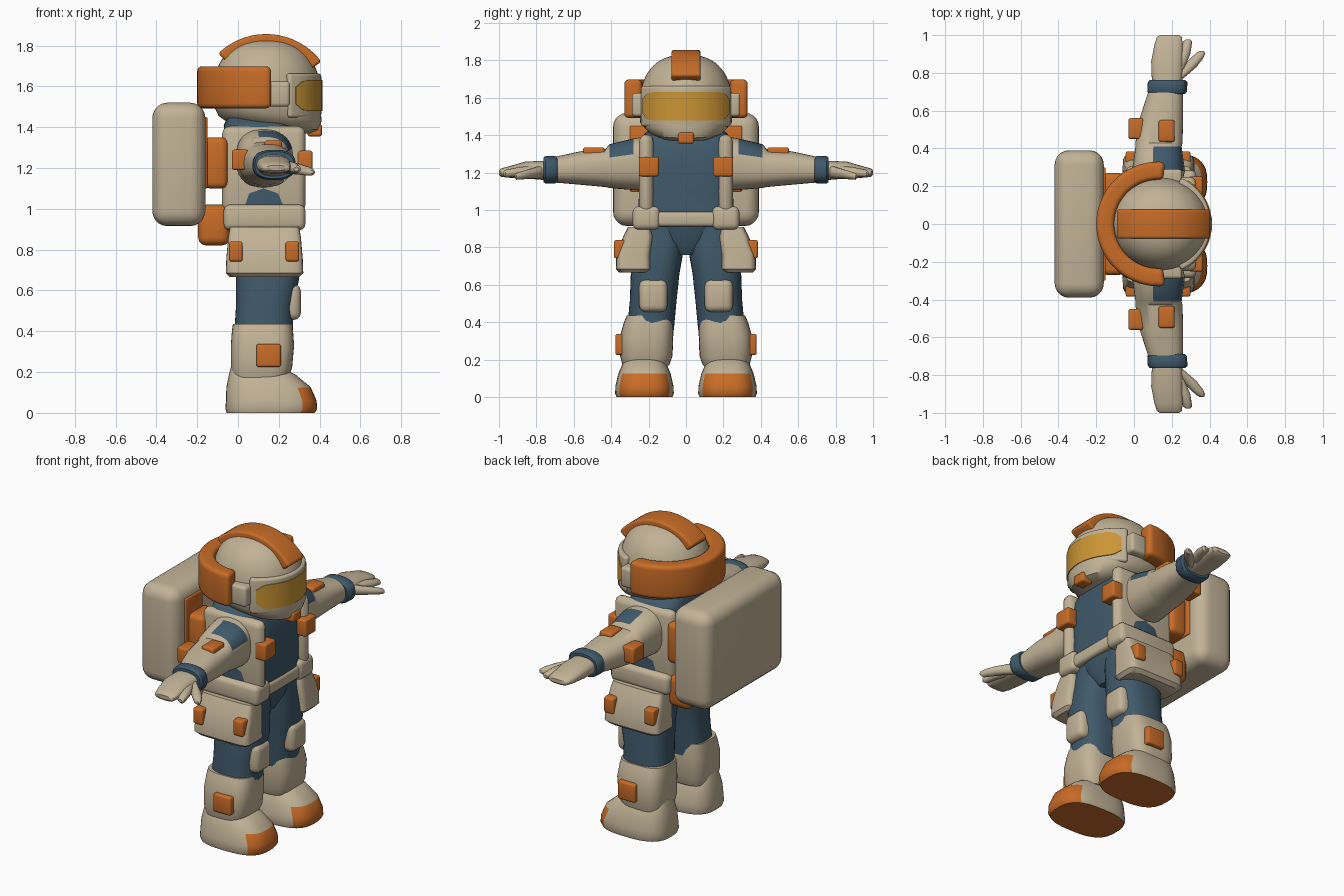
import bpy, bmesh
from math import sin, cos, radians, pi, copysign
from mathutils import Vector

cube = bpy.data.objects.get("Cube")
if cube:
    bpy.data.objects.remove(cube, do_unlink=True)


def material(name, rgb):
    mat = bpy.data.materials.new(name)
    mat.use_nodes = True
    mat.diffuse_color = (*rgb, 1)
    shader = mat.node_tree.nodes["Principled BSDF"]
    shader.inputs["Base Color"].default_value = (*rgb, 1)
    shader.inputs["Roughness"].default_value = 0.7
    return mat


CREAM = material("cream shell", (.54, .45, .31))
ORANGE = material("orange trim", (.58, .15, .02))
BLUE = material("blue fabric", (.05, .1, .145))
GOLD = material("gold visor", (.6, .3, .035))


def finish(name, bm, mats, mirror=False, rule=None, angle=40):
    """Turn a bmesh into a shaded object, optionally mirrored across y."""
    bmesh.ops.recalc_face_normals(bm, faces=bm.faces)
    if rule:
        for face in bm.faces:
            face.material_index = int(rule(face.calc_center_median(), face.normal))
    mesh = bpy.data.meshes.new(name)
    bm.to_mesh(mesh)
    bm.free()
    for mat in mats:
        mesh.materials.append(mat)
    obj = bpy.data.objects.new(name, mesh)
    bpy.context.collection.objects.link(obj)
    bpy.ops.object.select_all(action='DESELECT')
    obj.select_set(True)
    bpy.context.view_layer.objects.active = obj
    bpy.ops.object.shade_smooth_by_angle(angle=radians(angle))
    if mirror:
        mod = obj.modifiers.new("mirror", 'MIRROR')
        mod.use_axis = (False, True, False)
        mod.use_mirror_merge = False
    return obj


def skin(bm, rings):
    """Bridge closed rings of points and cap both ends."""
    rows = [[bm.verts.new(p) for p in ring] for ring in rings]
    count = len(rows[0])
    for a, b in zip(rows, rows[1:]):
        for i in range(count):
            j = (i + 1) % count
            bm.faces.new((a[i], a[j], b[j], b[i]))
    bm.faces.new(rows[0])
    bm.faces.new(rows[-1])


def loft(name, sections, mats, axis="z", power=2.5, tilt=0, steps=40, **kw):
    """Superellipse sections (position, centre a, centre b, radius a, radius b)."""
    def bend(v):
        return copysign(abs(v) ** (2 / power), v)
    rings = []
    for pos, ca, cb, ra, rb in sections:
        ring = []
        for i in range(steps):
            t = 2 * pi * i / steps
            a, b = ca + ra * bend(cos(t)), cb + rb * bend(sin(t))
            p = Vector((a, b, pos)) if axis == "z" else Vector((a, pos, b))
            p.z -= tilt * (p.x - ca)
            ring.append(p)
        rings.append(ring)
    bm = bmesh.new()
    skin(bm, rings)
    return finish(name, bm, mats, **kw)


def soften(bm, width, segments):
    edges = [e for e in bm.edges if e.calc_face_angle(0) > radians(40)]
    bmesh.ops.bevel(bm, geom=edges, offset=width, segments=segments,
                    profile=0.5, affect='EDGES', clamp_overlap=True)


def box(name, low, high, mat, bevel=.012, segments=3, **kw):
    bm = bmesh.new()
    bmesh.ops.create_cube(bm, size=1)
    low, high = Vector(low), Vector(high)
    for v in bm.verts:
        v.co = (low + high) / 2 + v.co * (high - low)
    soften(bm, bevel, segments)
    return finish(name, bm, [mat], **kw)


def arc(name, centre, inner, outer, start, end, half, mat,
        bevel=.01, upright=False, rounded=False, steps=32):
    """Curved block round a vertical axis, or round the y axis when upright."""
    rings = []
    for i in range(steps + 1):
        t = i / steps
        angle = radians(start + (end - start) * t)
        h = half * max(.55, (1 - abs(2 * t - 1) ** 10) ** .5) if rounded else half
        ring = []
        for r, side in ((inner, -h), (outer, -h), (outer, h), (inner, h)):
            a, b = r * cos(angle), r * sin(angle)
            offset = (a, side, b) if upright else (a, b, side)
            ring.append(Vector(centre) + Vector(offset))
        rings.append(ring)
    bm = bmesh.new()
    skin(bm, rings)
    bmesh.ops.recalc_face_normals(bm, faces=bm.faces)
    if bevel:
        soften(bm, bevel, 4)
    return finish(name, bm, [mat])


# Helmet: dome, jaw, visor, crest and rear bumper
dome = []
for i in range(17):
    dz = .305 * sin(pi / 2 * i / 16.3)
    scale = (1 - (dz / .305) ** 2.5) ** .4
    dome.append((1.525 + dz, .14, 0, .265 * scale, .25 * scale))
loft("helmet_dome", dome, [CREAM], power=2, steps=48)
loft("helmet_jaw", [(1.395, .15, 0, .2, .14), (1.42, .15, 0, .245, .2),
                    (1.47, .145, 0, .265, .245), (1.54, .14, 0, .262, .25)],
     [CREAM], power=2.2, tilt=.14, steps=48)
arc("visor_frame", (.14, 0, 1.555), .2, .268, -66, 66, .108, CREAM, .015)
arc("visor", (.14, 0, 1.555), .25, .273, -58, 58, .076, GOLD, 0, rounded=True)
arc("helmet_crest", (.138, 0, 1.518), .27, .338, 37, 134, .078, ORANGE, .016, upright=True)
arc("helmet_bumper", (.13, 0, 1.595), .235, .33, 84, 276, .103, ORANGE, .035)
box("ear_blocks", (.13, .2, 1.5), (.255, .29, 1.625), CREAM, .018, mirror=True)
box("chin_tab", (.34, -.042, 1.355), (.412, .042, 1.415), ORANGE)

# Torso with harness
loft("torso", [(.94, .13, 0, .18, .26), (1.1, .125, 0, .18, .25),
               (1.25, .125, 0, .185, .265), (1.35, .115, 0, .18, .255),
               (1.41, .1, 0, .17, .22), (1.45, .1, 0, .15, .17)],
     [BLUE], power=4)
box("harness_straps", (-.078, .175, .98), (.33, .25, 1.405), CREAM, .05, mirror=True)
box("harness_buckles", (.29, .145, 1.18), (.365, .252, 1.285), ORANGE, mirror=True)

# Backpack and its mounts
box("backpack", (-.42, -.39, .915), (-.16, .39, 1.52), CREAM, .075, 5)
box("pack_front_plates", (-.175, .13, 1.1), (-.15, .3, 1.45), ORANGE, .008, mirror=True)
box("upper_pack_mounts", (-.17, .1, 1.1), (-.05, .27, 1.35), ORANGE, .03, mirror=True)
box("lower_pack_mount", (-.195, -.25, .82), (-.04, .25, 1.02), ORANGE, .04)

# Belt, pelvis and hip pouches
loft("pelvis", [(.76, .13, 0, .11, .05), (.84, .13, 0, .15, .17),
                (.95, .13, 0, .17, .25)], [BLUE])
box("belt", (-.06, -.26, .912), (.318, .26, .992), CREAM, .02)
box("belt_pads", (-.07, .14, .895), (.33, .285, 1.02), CREAM, .03, mirror=True)
loft("hip_pouches", [(.665, .13, .28, .17, .075), (.685, .13, .28, .19, .095),
                     (.76, .13, .28, .187, .093), (.86, .13, .255, .178, .08),
                     (.91, .13, .25, .17, .06)],
     [CREAM], power=6, mirror=True)
for name, x in (("rear", -.012), ("front", .265)):
    box(name + "_pouch_tabs", (x - .032, .3, .742), (x + .035, .385, .84), ORANGE, mirror=True)

# Legs, knee pads and boots
loft("legs", [(.36, .125, .19, .145, .125), (.52, .13, .175, .14, .125),
              (.66, .145, .165, .155, .13), (.8, .135, .14, .15, .13),
              (.94, .13, .12, .15, .12)], [BLUE], mirror=True)
box("knee_pads", (.2, .1, .455), (.308, .25, .63), CREAM, .035, mirror=True)
loft("boot_shafts", [(.17, .11, .215, .135, .125), (.22, .115, .212, .15, .14),
                     (.33, .12, .21, .155, .142), (.4, .12, .2, .15, .132),
                     (.435, .12, .195, .145, .122)],
     [CREAM], power=3.2, mirror=True)
box("boot_tabs", (.09, .3, .225), (.21, .377, .338), ORANGE, mirror=True)
loft("boots", [(0, .16, .222, .215, .15), (.02, .163, .222, .225, .157),
               (.06, .163, .222, .222, .155), (.125, .15, .222, .207, .14),
               (.185, .12, .222, .165, .115), (.225, .09, .222, .125, .085)],
     [CREAM, ORANGE], power=2.8, mirror=True,
     rule=lambda c, n: n.z < -.9 or (c.x > .305 and c.z < .125))

# Arms with fabric patch on the shoulder, cuffs and patches
loft("arms", [(.2, .12, 1.25, .13, .145), (.28, .13, 1.245, .14, .138),
              (.41, .13, 1.235, .122, .117), (.43, .132, 1.225, .125, .102),
              (.56, .145, 1.225, .115, .09), (.72, .17, 1.215, .088, .066)],
     [CREAM, BLUE], axis="y", mirror=True,
     rule=lambda c, n: .28 < c.y < .41 and n.z > .3 and c.x > .09)
loft("cuffs", [(.688, .175, 1.215, .095, .066), (.7, .175, 1.215, .105, .074),
               (.75, .178, 1.215, .105, .074), (.762, .178, 1.215, .095, .066)],
     [BLUE], axis="y", mirror=True)
box("upper_arm_tabs", (.13, .435, 1.28), (.215, .55, 1.335), ORANGE, mirror=True)
box("rear_arm_tabs", (-.03, .45, 1.19), (.05, .56, 1.29), ORANGE, mirror=True)

# Hands: palm, finger and thumb
loft("hands", [(.75, .175, 1.212, .08, .052), (.86, .175, 1.214, .084, .045),
               (.95, .183, 1.203, .075, .03), (.99, .187, 1.2, .066, .022),
               (1, .187, 1.2, .05, .012)], [CREAM], axis="y", mirror=True)
loft("fingers", [(.82, .235, 1.208, .03, .03), (.9, .268, 1.203, .03, .025),
                 (.965, .284, 1.195, .024, .02), (.977, .286, 1.194, .012, .01)],
     [CREAM], axis="y", power=2, steps=16, mirror=True)
loft("thumbs", [(.77, .225, 1.205, .035, .035), (.83, .29, 1.195, .04, .026),
                (.88, .335, 1.185, .033, .022), (.905, .353, 1.18, .024, .018),
                (.915, .358, 1.18, .012, .008)],
     [CREAM], axis="y", power=2, steps=16, mirror=True)
